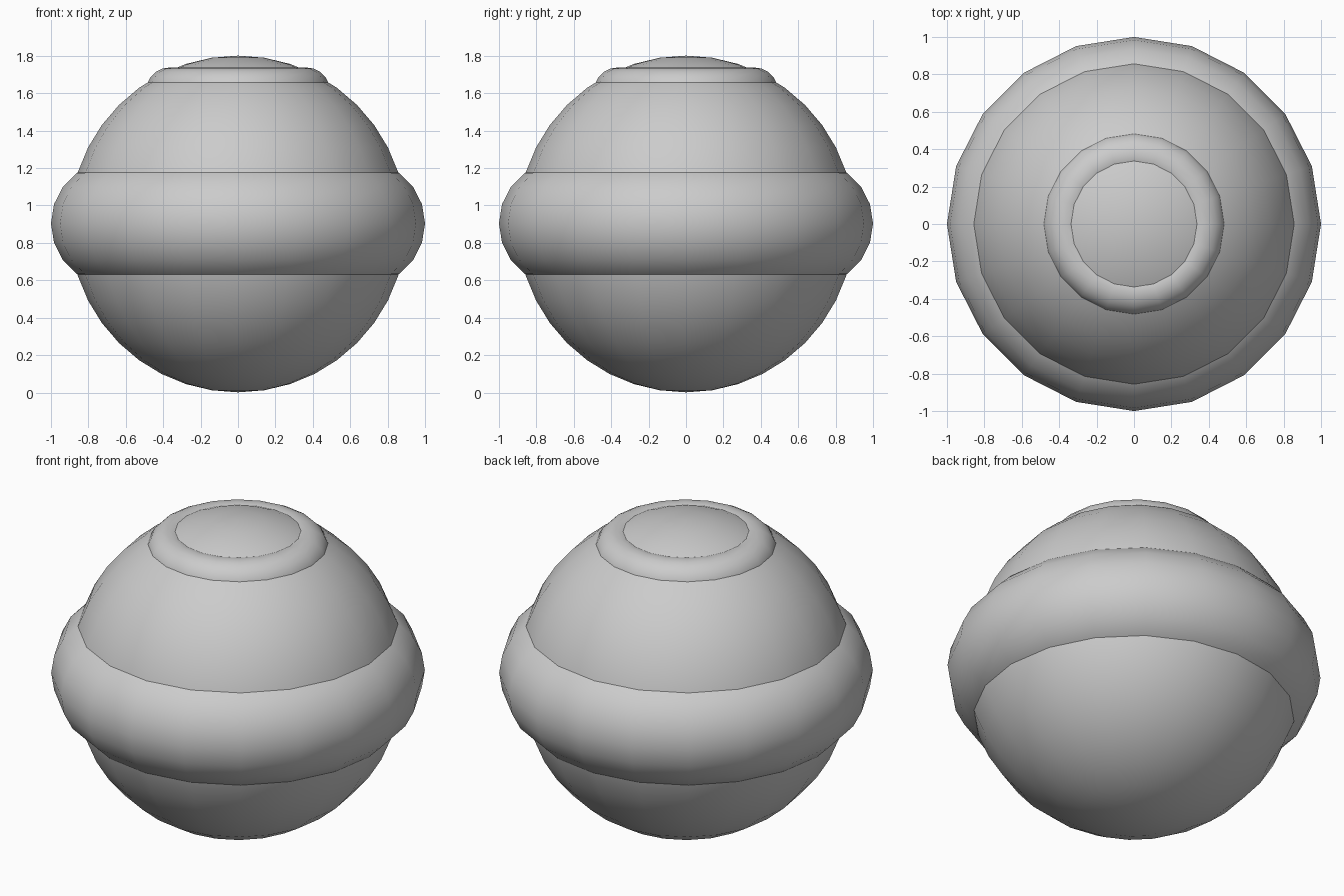
import bpy
import math

if "Cube" in bpy.data.objects:
    bpy.data.objects.remove(bpy.data.objects["Cube"])

SIDES = 20


def ring(name, z, major, minor):
    # Ring with vertices on the axes, sharing the body's side count
    bpy.ops.mesh.primitive_torus_add(
        major_segments=SIDES, minor_segments=SIDES,
        major_radius=major, minor_radius=minor, location=(0, 0, z))
    finish(name)


def finish(name):
    obj = bpy.context.object
    obj.name = name
    bpy.ops.object.shade_smooth_by_angle(angle=math.radians(40))


# Round body
bpy.ops.mesh.primitive_uv_sphere_add(
    segments=SIDES, ring_count=SIDES, radius=0.9, location=(0, 0, 0.901))
finish("body")

# Thick belt round the middle
ring("belt", 0.904, 0.667, 0.333)

# Small collar near the top
ring("top_collar", 1.615, 0.368, 0.1225)
